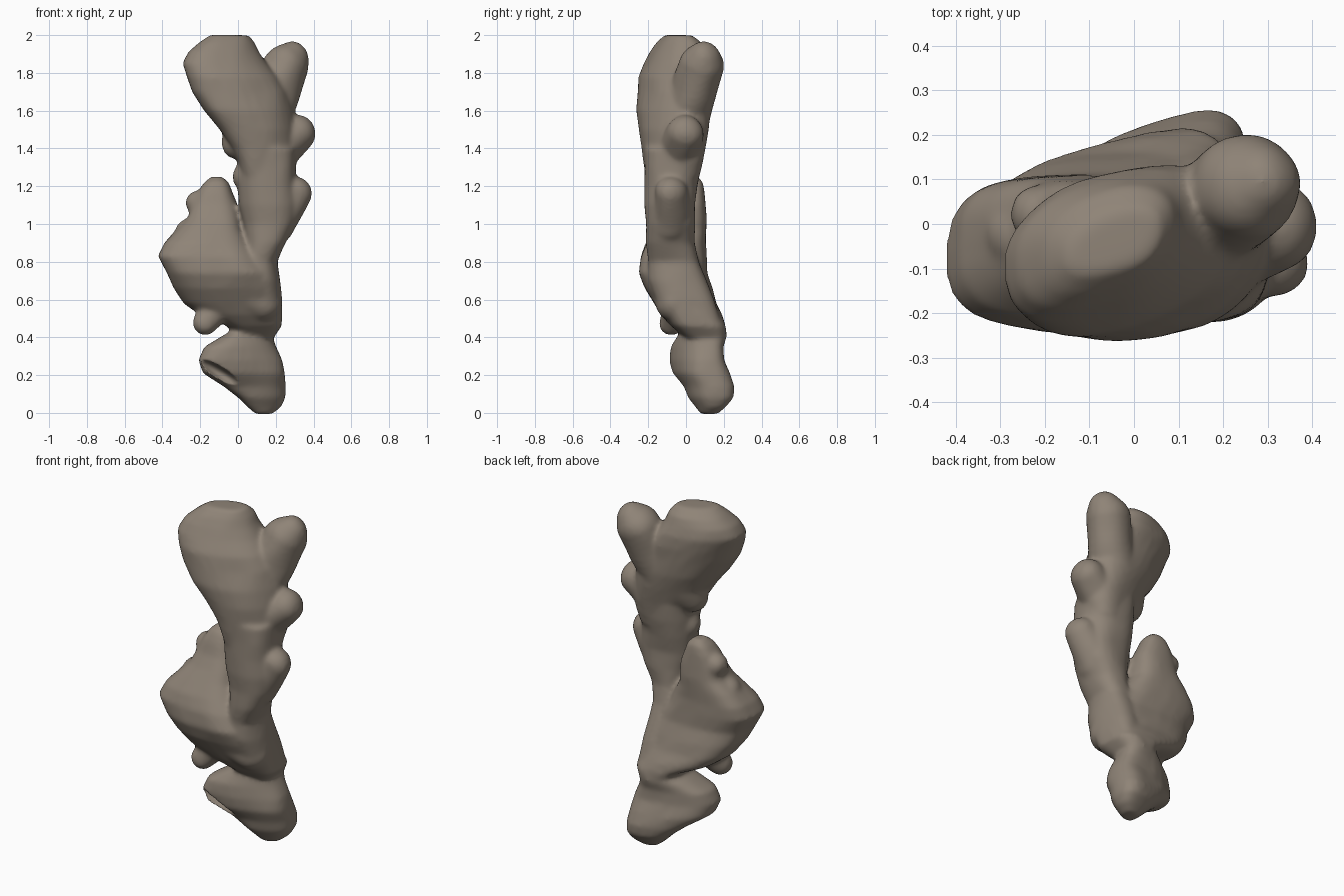
import bpy, bmesh, math
from mathutils import Matrix, Vector, Euler, noise

skin = bpy.data.materials.new("root_skin_brown")
skin.diffuse_color = (0.275, 0.23, 0.185, 1)
bm = bmesh.new()
SEG = 32

def boxy(t, p):
    return math.copysign(abs(t) ** p, t)

def limb(sections, skew=0.0, power=0.85):
    """Loft through level rounded sections: (z, x min, x max, y min, y max)."""
    rings = []
    for z, x0, x1, y0, y1 in sections:
        cx, cy, rx, ry = (x0 + x1) / 2, (y0 + y1) / 2, (x1 - x0) / 2, (y1 - y0) / 2
        # a sheared section keeps its given extent in y
        k = skew * rx
        ryy = math.sqrt(max(ry * ry - k * k, (0.5 * ry) ** 2))
        ring = []
        for i in range(SEG):
            a = 2 * math.pi * i / SEG
            c, s = boxy(math.cos(a), power), boxy(math.sin(a), power)
            ring.append(bm.verts.new((cx + rx * c, cy + ryy * s + k * c, z)))
        rings.append(ring)
    for a, b in zip(rings, rings[1:]):
        for i in range(SEG):
            j = (i + 1) % SEG
            bm.faces.new((a[i], a[j], b[j], b[i]))
    bm.faces.new(rings[0][::-1])
    bm.faces.new(rings[-1])

def knob(loc, radii, rot=(0, 0, 0), target=None):
    m = (Matrix.Translation(loc) @ Euler([math.radians(r) for r in rot]).to_matrix().to_4x4()
         @ Matrix.Diagonal((*radii, 1)))
    bmesh.ops.create_icosphere(target or bm, subdivisions=3, radius=1, matrix=m)

def bud(p0, r0, p1, r1, n=9):
    """Tapered round-ended shoot from p0 to p1."""
    a, b = Vector(p0), Vector(p1)
    for i in range(n):
        t = i / (n - 1)
        r = r0 + (r1 - r0) * t
        knob(a.lerp(b, t), (r, r, r))

# main stem
limb([(0.50, .06, .23, -.08, .18), (0.60, .04, .23, -.16, .15), (0.70, .03, .22, -.20, .11),
      (0.80, .03, .21, -.20, .07), (0.90, .04, .25, -.21, .05), (1.00, .03, .30, -.21, .05),
      (1.10, .01, .32, -.22, .05), (1.20, .00, .31, -.22, .06), (1.30, .00, .31, -.22, .08),
      (1.40, .0, .31, -.22, .09)])
# swollen head of the stem
limb([(1.25, .02, .29, -.21, .07), (1.33, .00, .31, -.22, .085),
      (1.40, -.03, .31, -.23, .10), (1.50, -.10, .30, -.25, .12), (1.60, -.18, .29, -.26, .13),
      (1.70, -.24, .27, -.25, .13), (1.78, -.27, .22, -.245, .13), (1.85, -.295, .15, -.22, .12),
      (1.91, -.265, .11, -.19, .10), (1.96, -.21, .09, -.15, .08), (2.0, -.15, .06, -.11, .03)], 0.25)
# shoots along the right of the stem, and two low swellings on the left
bud((.15, .0, 1.56), .13, (.25, .08, 1.835), .12)
bud((.25, .08, 1.835), .12, (.285, .095, 1.88), .088, 4)
bud((.19, -.04, 1.38), .12, (.315, -.005, 1.48), .098)
bud((.19, -.08, 1.0), .11, (.305, -.08, 1.165), .088)
bud((.07, -.06, 1.52), .15, (.0, -.06, 1.43), .09)
bud((.12, -.08, 1.3), .12, (.06, -.08, 1.25), .085)

# broad side lobe on the left
limb([(0.40, .01, .19, -.01, .21), (0.46, -.06, .235, -.08, .21), (0.52, -.20, .235, -.13, .19),
      (0.58, -.29, .23, -.17, .16), (0.66, -.345, .22, -.215, .14), (0.74, -.375, .19, -.25, .11),
      (0.83, -.42, .12, -.24, .11), (0.90, -.39, .06, -.21, .11), (0.97, -.33, .02, -.17, .11),
      (1.03, -.27, .01, -.13, .11), (1.10, -.24, .00, -.09, .105), (1.17, -.215, -.03, -.075, .10),
      (1.22, -.18, -.05, -.05, .09), (1.25, -.145, -.085, -.01, .06)], 0, 0.72)
# knuckles on the side lobe
bud((-.15, .01, 1.04), .095, (-.21, .02, 1.11), .068)
bud((-.2, -.02, .88), .11, (-.26, -.03, .955), .075)
bud((-.10, -.03, .58), .09, (-.175, -.08, .475), .064)
bud((.06, -.09, .62), .09, (.13, -.06, .58), .10)

# lower root end
limb([(0.45, .0, .19, -.02, .21), (0.405, -.09, .18, -.04, .21), (0.35, -.18, .20, -.07, .19),
      (0.28, -.21, .235, -.08, .195), (0.21, -.185, .25, -.07, .225), (0.14, -.08, .255, -.01, .25),
      (0.08, .0, .25, .02, .25), (0.03, .05, .225, .06, .21), (-.005, .09, .18, .08, .17)][::-1], 0.25, 0.78)

# gentle lumps over the whole root
for v in bm.verts:
    d = noise.noise_vector(v.co * 7)
    v.co += Vector((d.x, d.y, d.z * 0.3)) * 0.01

def to_object(name, b):
    me = bpy.data.meshes.new(name)
    bmesh.ops.recalc_face_normals(b, faces=b.faces)
    for f in b.faces:
        f.smooth = True
    b.to_mesh(me)
    b.free()
    me.materials.append(skin)
    o = bpy.data.objects.new(name, me)
    bpy.context.collection.objects.link(o)
    return o

root = to_object("ginger_root", bm)

# hollow in the broken face of the lower end
cb = bmesh.new()
knob((-.09, -.075, .205), (.13, .08, .035), (0, 33, 0), cb)
cutter = to_object("hollow_cutter", cb)
cutter.hide_render = True
cutter.hide_viewport = True

# fuse the parts into one skin
fuse = root.modifiers.new("fuse", 'REMESH')
fuse.mode = 'VOXEL'
fuse.voxel_size = 0.012
fuse.use_smooth_shade = True
cut = root.modifiers.new("hollow", 'BOOLEAN')
cut.operation = 'DIFFERENCE'
cut.object = cutter
soft = root.modifiers.new("soften", 'SMOOTH')
soft.factor = 0.5
soft.iterations = 10
